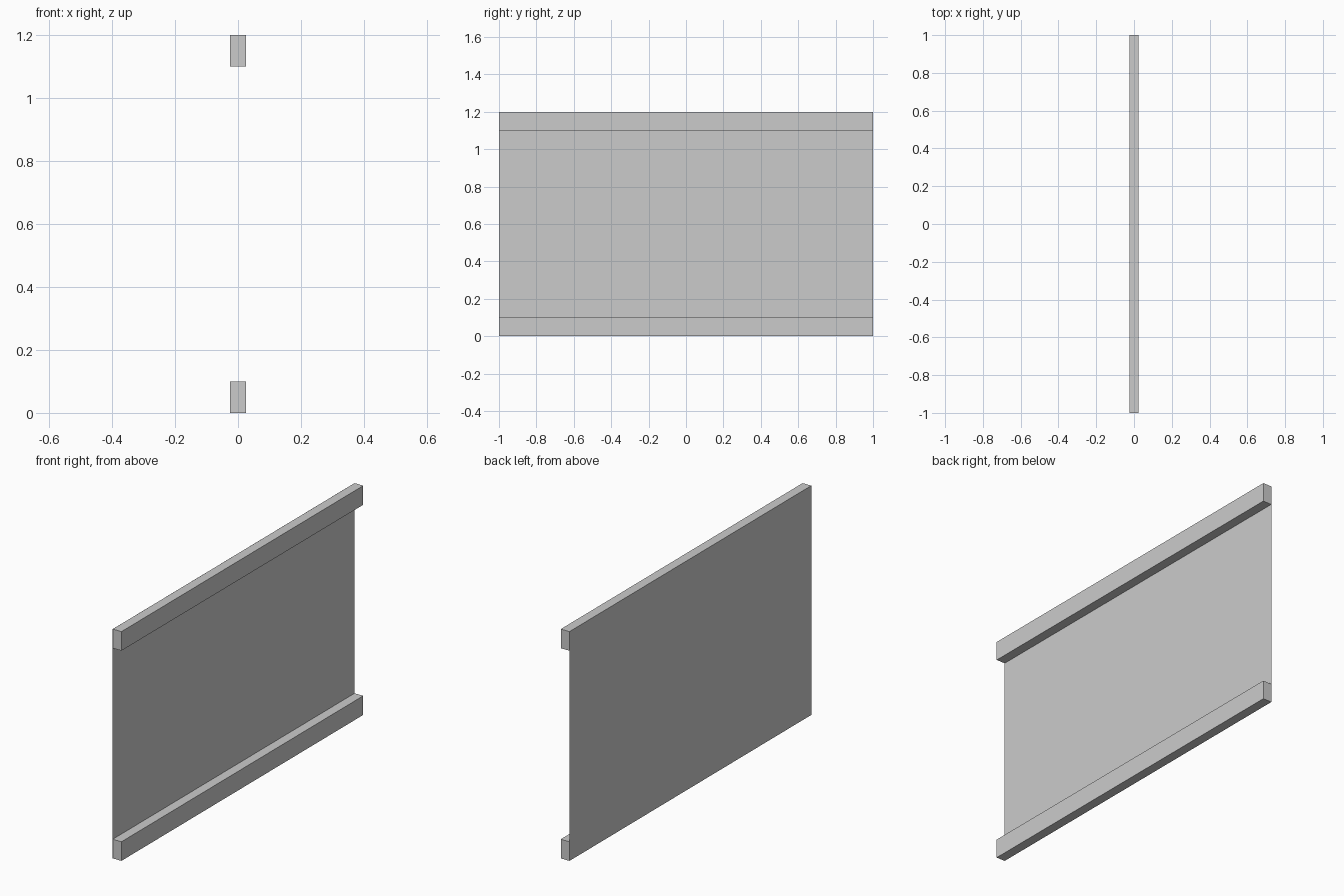
import bpy

if "Cube" in bpy.data.objects:
    bpy.data.objects.remove(bpy.data.objects["Cube"])

LENGTH, HEIGHT = 2.0, 1.2
RAIL_W, RAIL_H = 0.05, 0.1


def add_rail(name, z):
    bpy.ops.mesh.primitive_cube_add(size=1, location=(0, 0, z))
    rail = bpy.context.object
    rail.name = name
    rail.scale = (RAIL_W, LENGTH, RAIL_H)
    bpy.ops.object.transform_apply(location=False, rotation=False, scale=True)


# Top and bottom rails
add_rail("bottom_rail", RAIL_H / 2)
add_rail("top_rail", HEIGHT - RAIL_H / 2)

# Thin single-sheet panel covering the left side of both rails
x = -RAIL_W / 2 - 0.0003
y = LENGTH / 2
mesh = bpy.data.meshes.new("panel")
mesh.from_pydata([(x, -y, 0), (x, -y, HEIGHT), (x, y, HEIGHT), (x, y, 0)],
                 [], [(0, 1, 2, 3)])
panel = bpy.data.objects.new("panel", mesh)
bpy.context.collection.objects.link(panel)
